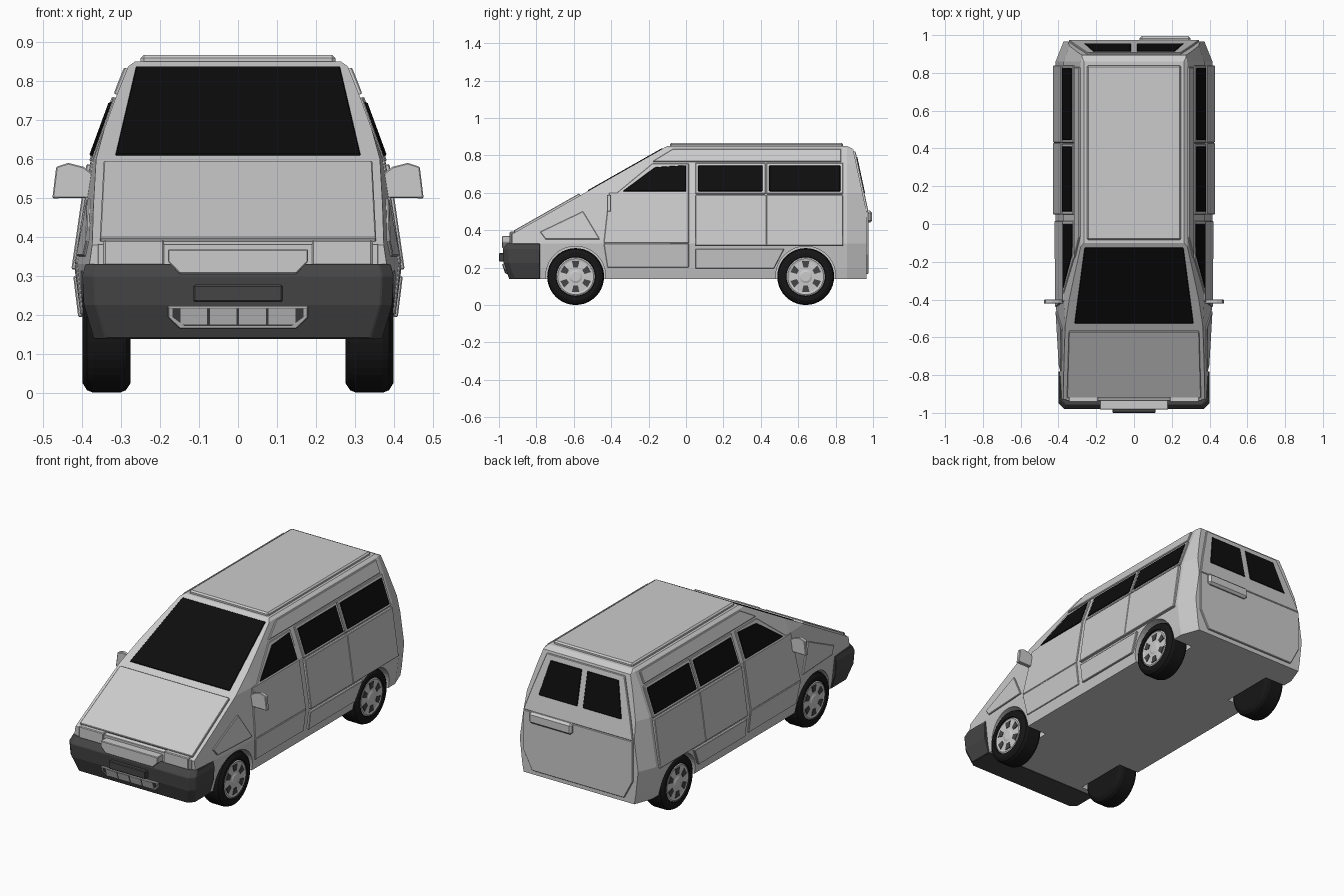
import bpy, bmesh, math
from mathutils import Vector, Matrix

if "Cube" in bpy.data.objects:
    bpy.data.objects.remove(bpy.data.objects["Cube"])


def material(name, v):
    m = bpy.data.materials.new(name)
    m.diffuse_color = (v, v, v, 1)
    m.use_nodes = True
    m.node_tree.nodes["Principled BSDF"].inputs["Base Color"].default_value = m.diffuse_color
    return m


GLASS, RUBBER, DARK = material("glass", .004), material("rubber", .008), material("dark_trim", .06)


def finish(name, bm, mat=None, mirror=False, bevel=0):
    bmesh.ops.recalc_face_normals(bm, faces=bm.faces)
    me = bpy.data.meshes.new(name)
    bm.to_mesh(me)
    bm.free()
    ob = bpy.data.objects.new(name, me)
    bpy.context.collection.objects.link(ob)
    if mat:
        me.materials.append(mat)
    if bevel:
        b = ob.modifiers.new("bevel", 'BEVEL')
        b.width, b.segments = bevel, 1
    if mirror:
        ob.modifiers.new("mirror", 'MIRROR')
    return ob


def bridge(bm, rings):
    rings = [[bm.verts.new(p) for p in r] for r in rings]
    for a, b in zip(rings, rings[1:]):
        for i in range(len(a)):
            j = (i + 1) % len(a)
            bm.faces.new((a[i], a[j], b[j], b[i]))
    bm.faces.new(rings[0])
    bm.faces.new(rings[-1])


def plate(name, pts, out, deep=.02, mat=None, mirror=False, bevel=.003):
    """Thin slab following a polygon, pushed outwards from the body."""
    pts = [Vector(p) for p in pts]
    c = sum(pts, Vector()) / len(pts)
    n = sum((a.cross(b) for a, b in zip(pts, pts[1:] + pts[:1])), Vector()).normalized()
    if n.dot(c - Vector((0, 0, .4))) < 0:
        n = -n
    bm = bmesh.new()
    bridge(bm, [[p - n * deep for p in pts], [p + n * out for p in pts]])
    return finish(name, bm, mat, mirror, bevel)


def box(name, lo, hi, mat=None, mirror=False, bevel=.004):
    (x0, y0, z0), (x1, y1, z1) = lo, hi
    bm = bmesh.new()
    bridge(bm, [[(x0, y0, z), (x1, y0, z), (x1, y1, z), (x0, y1, z)] for z in (z0, z1)])
    return finish(name, bm, mat, mirror, bevel)


def lerp(table, t):
    for (a, u), (b, v) in zip(table, table[1:]):
        if t <= b:
            return u + (v - u) * max(0, t - a) / (b - a)
    return table[-1][1]


# Body half width by height, and its scale along the length
WIDTH = [(.14, .388), (.19, .398), (.33, .415), (.6, .372), (.75, .317), (.838, .282), (.85, .265)]
TAPER = [(-.93, .92), (-.75, .95), (-.4, 1), (.86, 1), (.965, .9)]


def side(pts):
    return [(lerp(WIDTH, z) * lerp(TAPER, y), y, z) for y, z in pts]


def rect(y0, y1, z0, z1):
    return [(y0, z0), (y1, z0), (y1, z1), (y0, z1)]


def slope_z(y):
    return .385 + (y + .92) * .567


def rear_y(z):
    return .965 - max(0, z - .5) * .214


# Body shell: lofted, then sliced by the windscreen and tailgate planes
bm = bmesh.new()
bridge(bm, [[(s * w * f, y, z) for s, tab in ((1, WIDTH), (-1, WIDTH[::-1])) for z, w in tab]
            for y, f in TAPER])
for co, no in (((0, -.92, .385), (0, -.567, 1)), ((0, .965, .5), (0, .35, .075)),
               ((0, .86, .85), (0, .5, 1))):
    bmesh.ops.bisect_plane(bm, geom=bm.verts[:] + bm.edges[:] + bm.faces[:], plane_co=co,
                           plane_no=no, clear_outer=True)
    bmesh.ops.holes_fill(bm, edges=[e for e in bm.edges if e.is_boundary], sides=0)
body = finish("body", bm)

# Wheel arch cutters
for y in (-.59, .64):
    for s in (-1, 1):
        bm = bmesh.new()
        bmesh.ops.create_cone(bm, cap_ends=True, segments=40, radius1=.16, radius2=.16, depth=.25,
                              matrix=Matrix.Translation((s * .385, y, .154)) @ Matrix.Rotation(math.pi / 2, 4, 'Y'))
        cut = finish("arch_cutter", bm)
        cut.hide_render = True
        cut.hide_viewport = True
        mod = body.modifiers.new("arch", 'BOOLEAN')
        mod.operation, mod.object, mod.solver = 'DIFFERENCE', cut, 'EXACT'

# Bonnet, windscreen and roof
def on_slope(x0, y0, x1, y1):
    return [(x, y, slope_z(y)) for x, y in ((-x0, y0), (x0, y0), (x1, y1), (-x1, y1))]


plate("bonnet", on_slope(.355, -.915, .345, -.565), .012)
plate("windscreen", on_slope(.315, -.525, .262, -.125), .004, mat=GLASS)
box("roof_panel", (-.25, -.085, .83), (.25, .84, .867), bevel=.008)

# Side panels, doors and windows
plate("door_lower", side([(-.42, .2), (.015, .2), (.015, .33), (-.44, .33)]), .006, mirror=True)
plate("door_upper", side([(-.44, .33), (.015, .33), (.015, .6), (-.41, .6)]), .006, mirror=True)
plate("door_window_frame", side([(-.38, .59), (.015, .59), (.015, .755), (-.18, .755)]), .006, mirror=True)
plate("door_window", side([(-.34, .605), (0, .605), (0, .745), (-.165, .735)]), .009, mat=GLASS, mirror=True)
plate("front_wing", side([(-.78, .39), (-.75, .35), (-.46, .35), (-.55, .5)]), .008, mirror=True)
for a, b in ((.05, .425), (.43, .84)):
    plate("side_window_frame", side(rect(a, b, .592, .757)), .01, mirror=True)
    plate("side_window", side(rect(a + .015, b - .015, .605, .742)), .013, mat=GLASS, mirror=True)
    plate("side_panel", side(rect(a, b + (b < .5) * .005, .315, .585)), .015, mirror=True)
plate("side_panel_low", side([(.05, .195), (.47, .195), (.525, .3), (.05, .3)]), .012, mirror=True)
plate("roof_rail", side([(-.18, .765), (.83, .765), (.83, .832), (-.07, .832)]), .009, mirror=True)
plate("door_mirror", [(x, -.41, z) for x, z in ((.37, .5), (.477, .499), (.467, .58),
      (.436, .59), (.397, .58), (.37, .56))], .012, .01, mirror=True)

# Tailgate with two windows and a handle
plate("tailgate_lower", [(x, .965, z) for x, z in ((-.29, .165), (.29, .165), (.345, .27),
      (.345, .5), (-.345, .5), (-.345, .27))], .01)
plate("tailgate_upper", [(x, rear_y(z), z) for x, z in ((-.345, .5), (.345, .5), (.31, .62),
      (.245, .82), (-.245, .82), (-.31, .62))], .01)
plate("tailgate_window", [(x, rear_y(z), z) for x, z in ((.017, .595), (.262, .595), (.215, .79), (.017, .79))],
      .013, mat=GLASS, mirror=True)
box("tailgate_handle", (.03, .95, .44), (.3, .995, .505), bevel=.012)

# Front bumper
bm = bmesh.new()
bridge(bm, [[(-x, -.78, z), (x, -.78, z), (x, y + .03, z), (x - .03, y, z), (-x + .03, y, z), (-x, y + .03, z)]
            for z, x, y in ((.138, .37, -.945), (.225, .396, -.975), (.3, .4, -.98), (.33, .392, -.955))])
finish("front_bumper", bm, DARK, bevel=.003)
box("number_plate", (-.115, -1, .232), (.115, -.96, .277), DARK)

# Lamps, upper grille and lower air intake
box("headlamp", (.19, -.943, .32), (.345, -.88, .392), mirror=True)
box("lamp_strip", (-.36, -.935, .31), (.36, -.88, .382), bevel=.002)


def grille(w, top, bottom):
    h = top - bottom
    return [(s * x, z) for s, k in ((1, 1), (-1, -1))
            for x, z in ((w - .03, bottom), (w, bottom + h * .5), (w, top))[::k]]


plate("upper_grille", [(x, -.97, z) for x, z in grille(.18, .368, .305)], .013, .06)


def intake_y(z):
    return -.975 + (.225 - z) * .345


plate("lower_intake", [(x, intake_y(z), z) for x, z in grille(.18, .223, .166)], .008)
plate("intake_recess", [(x, intake_y(z), z) for x, z in grille(.168, .219, .174)], .0095, mat=DARK, bevel=0)
for i in range(4):
    x = -.148 + i * .0755
    plate("intake_slat", [(a, intake_y(z), z) for a, z in ((x, .178), (x + .069, .178), (x + .069, .219), (x, .219))],
          .011, bevel=0)

# Wheels: turned tyre, grey hub and six dark vents
def lathe(profile, n=40):
    bm = bmesh.new()
    bridge(bm, [[(x, r * math.cos(2 * math.pi * i / n), r * math.sin(2 * math.pi * i / n)) for i in range(n)]
                for x, r in profile])
    return bm


for y in (-.59, .64):
    for turn in (0, math.pi):
        x = .338 * math.cos(turn)
        tyre = lathe([(-.062, .1), (-.062, .128), (-.05, .146), (-.035, .152), (.035, .152),
                      (.05, .146), (.061, .128), (.061, .106), (.045, .1)])
        hub = lathe([(.03, .103), (.054, .103), (.058, .096), (.055, .085), (.057, .035), (.061, .025), (.061, .01)])
        vents = bmesh.new()
        for k in range(6):
            rot = Matrix.Rotation(k * math.pi / 3, 3, 'X')
            bridge(vents, [[rot @ Vector((d, a, b)) for a, b in ((-.012, .048), (.012, .048), (.02, .083), (-.02, .083))]
                           for d in (.045, .059)])
        for name, mesh, mat in (("tyre", tyre, RUBBER), ("wheel_hub", hub, None), ("hub_vents", vents, DARK)):
            ob = finish(name, mesh, mat)
            ob.location = (x, y, .152)
            ob.rotation_euler.z = turn
